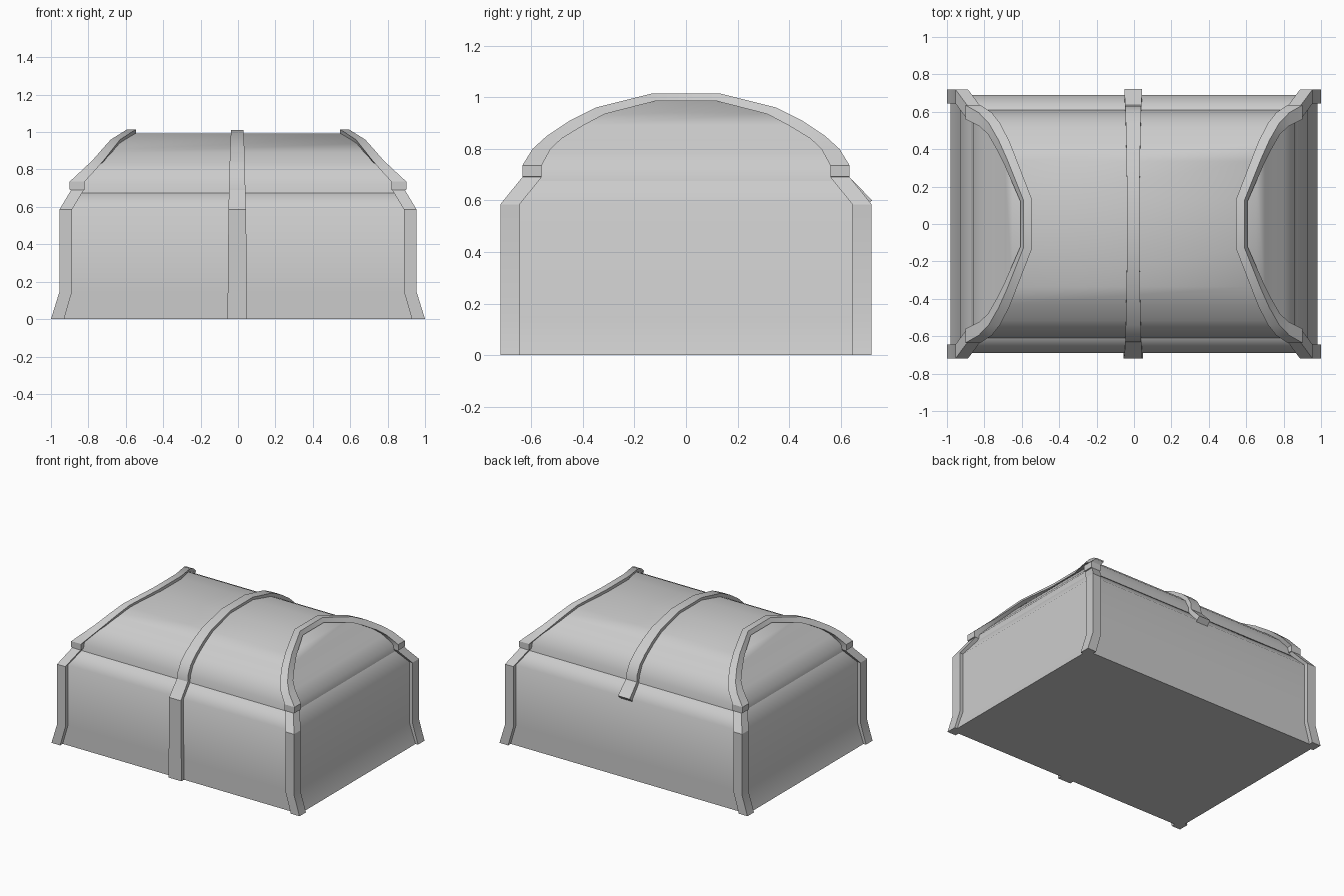
import bpy, bmesh, math


def loft(name, rings, angle):
    """Bridge equal-length rings of points into a closed solid."""
    bm = bmesh.new()
    loops = [[bm.verts.new(p) for p in ring] for ring in rings]
    n = len(rings[0])
    for a, b in zip(loops, loops[1:]):
        for i in range(n):
            j = (i + 1) % n
            bm.faces.new((a[i], a[j], b[j], b[i]))
    bm.faces.new(loops[0])
    bm.faces.new(loops[-1])
    bmesh.ops.recalc_face_normals(bm, faces=bm.faces)
    mesh = bpy.data.meshes.new(name)
    bm.to_mesh(mesh)
    bm.free()
    ob = bpy.data.objects.new(name, mesh)
    bpy.context.collection.objects.link(ob)
    bpy.ops.object.select_all(action='DESELECT')
    ob.select_set(True)
    bpy.context.view_layer.objects.active = ob
    bpy.ops.object.shade_smooth_by_angle(angle=math.radians(angle))
    return ob


def rect(x, y, z):
    return [(x, y, z), (-x, y, z), (-x, -y, z), (x, -y, z)]


# Chest body: flared foot, upright walls, sloped shoulder
loft("chest_body", [rect(*p) for p in (
    (0.98, 0.69, 0.0), (0.93, 0.69, 0.145), (0.93, 0.69, 0.585),
    (0.868, 0.61, 0.675))], 50)

# Domed lid with sloped ends
loft("chest_lid", [rect(*p) for p in (
    (0.868, 0.61, 0.675), (0.86, 0.602, 0.72), (0.80, 0.57, 0.785),
    (0.75, 0.515, 0.835), (0.70, 0.43, 0.89), (0.65, 0.335, 0.94),
    (0.57, 0.13, 0.993))], 40)

# Corner trim: outer corner x, y, z, then width along x, width along y, drop
trim = [
    (1.0, 0.72, 0.0, 0.07, 0.075, 0), (0.955, 0.72, 0.145, 0.067, 0.075, 0),
    (0.955, 0.72, 0.585, 0.067, 0.075, 0), (0.892, 0.635, 0.69, 0.067, 0.075, 0),
    (0.90, 0.635, 0.692, 0.08, 0.075, 0), (0.90, 0.635, 0.735, 0.08, 0.075, 0),
    (0.83, 0.595, 0.80, 0.07, 0.07, 0), (0.777, 0.54, 0.85, 0.06, 0.058, 0.01),
    (0.725, 0.45, 0.91, 0.055, 0.05, 0.02), (0.68, 0.35, 0.96, 0.05, 0.035, 0.025),
    (0.592, 0.13, 1.015, 0.047, 0.01, 0.03)]


def trim_ring(s, side, end):
    x, y, z, wx, wy, d = s
    ring = [(x, y, z), (x + 0.5 * d, y - wy, z - d),
            (x - wx, y - wy, z - d), (x - wx, y, z)]
    return [(px * end, py * side, pz) for px, py, pz in ring]


for end, label in ((-1, "left"), (1, "right")):
    loft(label + "_corner_trim", [trim_ring(s, -1, end) for s in trim]
         + [trim_ring(s, 1, end) for s in reversed(trim)], 30)

# Centre strap: outer y, outer z, inner y, inner z, half width
dome = [
    (0.635, 0.69, 0.59, 0.665, 0.044), (0.63, 0.735, 0.58, 0.71, 0.042),
    (0.595, 0.80, 0.55, 0.775, 0.041), (0.54, 0.85, 0.50, 0.81, 0.04),
    (0.45, 0.91, 0.42, 0.87, 0.038), (0.35, 0.96, 0.33, 0.92, 0.036),
    (0.13, 1.012, 0.12, 0.97, 0.033)]
front = [(0.72, 0.0, 0.66, 0.0, 0.052), (0.72, 0.585, 0.66, 0.565, 0.047)]
hinge = [(0.722, 0.60, 0.69, 0.57, 0.047)]


def strap_ring(s, side):
    yo, zo, yi, zi, w = s
    c = -0.004
    return [(c - w, yo * side, zo), (c + w, yo * side, zo),
            (c + w, yi * side, zi), (c - w, yi * side, zi)]


loft("centre_strap", [strap_ring(s, -1) for s in front + dome]
     + [strap_ring(s, 1) for s in dome[::-1] + hinge], 30)
